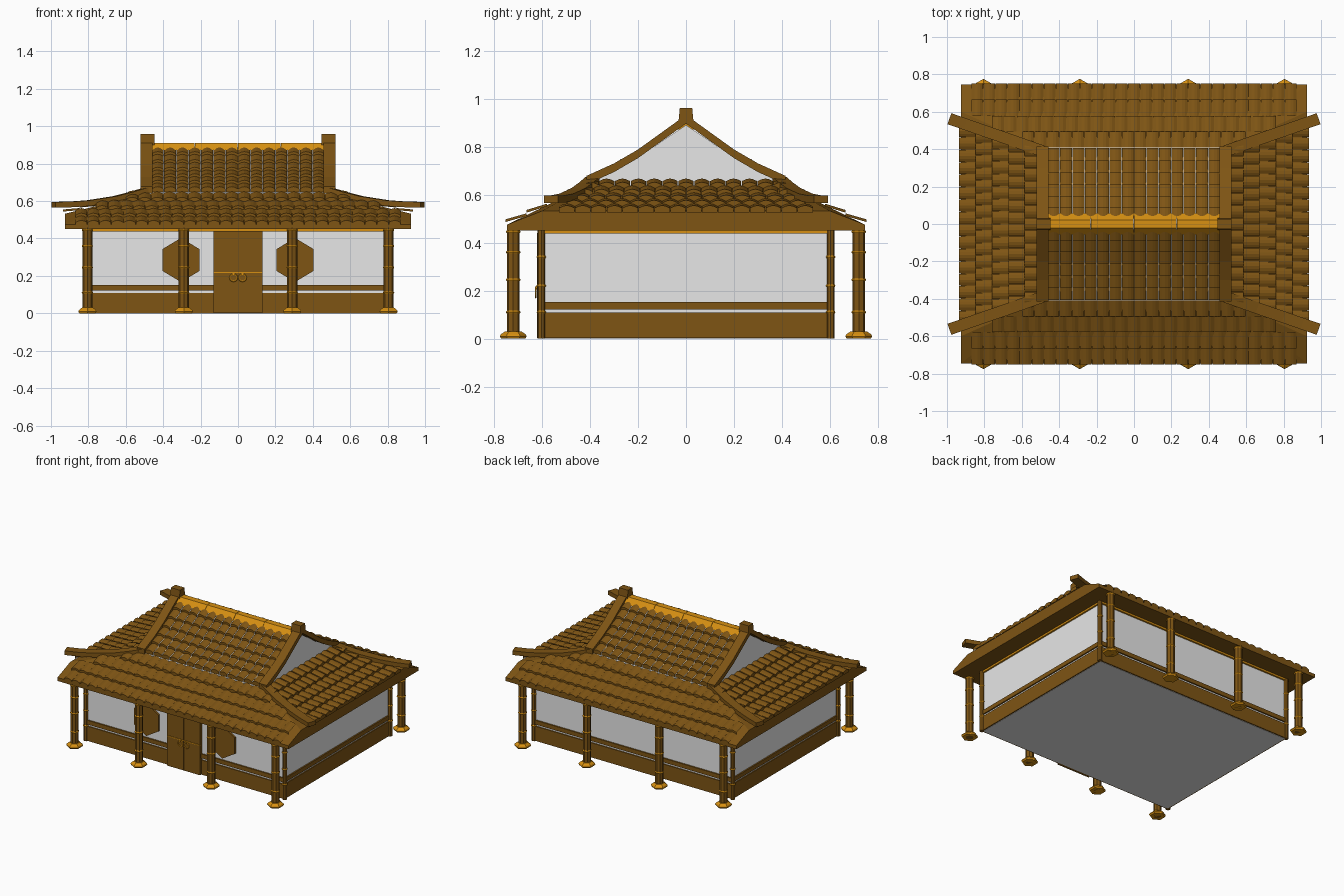
import bpy, bmesh, math
from mathutils import Vector, Matrix

if "Cube" in bpy.data.objects:
    bpy.data.objects.remove(bpy.data.objects["Cube"])

def mat(name, rgb):
    m = bpy.data.materials.new(name)
    m.diffuse_color = (*rgb, 1)
    m.use_nodes = True
    m.node_tree.nodes["Principled BSDF"].inputs["Base Color"].default_value = m.diffuse_color
    return m

BROWN = mat("brown_wood", (0.21, 0.09, 0.007))
ORANGE = mat("orange_trim", (0.68, 0.28, 0.006))
WHITE = mat("white_plaster", (0.8, 0.8, 0.8))

def finish(name, bm, m, recalc=True):
    if recalc:
        bmesh.ops.recalc_face_normals(bm, faces=bm.faces)
    me = bpy.data.meshes.new(name)
    bm.to_mesh(me)
    bm.free()
    me.materials.append(m)
    ob = bpy.data.objects.new(name, me)
    bpy.context.collection.objects.link(ob)
    return ob

def box(name, x0, x1, y0, y1, z0, z1, m):
    bm = bmesh.new()
    bmesh.ops.create_cube(bm, size=1)
    for v in bm.verts:
        v.co = ((x0 + x1) / 2 + v.co.x * (x1 - x0), (y0 + y1) / 2 + v.co.y * (y1 - y0),
                (z0 + z1) / 2 + v.co.z * (z1 - z0))
    return finish(name, bm, m)

def hull(name, pts, m):
    bm = bmesh.new()
    for p in pts:
        bm.verts.new(p)
    bmesh.ops.convex_hull(bm, input=bm.verts)
    return finish(name, bm, m)

def lathe(name, x, y, prof, n, m):
    """Closed faceted turned part from (radius, z) pairs, corner pointing to y."""
    bm = bmesh.new()
    rings = []
    for r, z in prof:
        rings.append([bm.verts.new((x + r * math.sin(2 * math.pi * i / n),
                                    y + r * math.cos(2 * math.pi * i / n), z)) for i in range(n)])
    for a, b in zip(rings, rings[1:]):
        for i in range(n):
            bm.faces.new((a[i], a[(i + 1) % n], b[(i + 1) % n], b[i]))
    bm.faces.new(rings[0])
    bm.faces.new(rings[-1])
    return finish(name, bm, m)

def extrude_x(name, yz, x0, x1, m):
    bm = bmesh.new()
    f = bm.faces.new([bm.verts.new((x0, y, z)) for y, z in yz])
    g = bmesh.ops.extrude_face_region(bm, geom=[f])
    for v in g["geom"]:
        if isinstance(v, bmesh.types.BMVert):
            v.co.x = x1
    return finish(name, bm, m)

def along(profile, t):
    """Point at fraction t of a (distance, height) polyline."""
    pts = [Vector(p) for p in profile]
    lens = [(b - a).length for a, b in zip(pts, pts[1:])]
    d = t * sum(lens)
    for a, b, l in zip(pts, pts[1:], lens):
        if d <= l + 1e-9:
            return a.lerp(b, d / l)
        d -= l
    return pts[-1]

def tiles(name, profile, half_widths, turn, w=0.0655, lift=0.014, bump=0.011, seg=4):
    """Stepped rows of barrel tiles, eave first, facing -y then turned about z."""
    bm = bmesh.new()
    rows = len(half_widths)
    for r, hw in enumerate(half_widths):
        lo, hi = along(profile, r / rows), along(profile, (r + 1) / rows)
        n = round(2 * hw / w)
        tw = 2 * hw / n
        for j in range(n):
            prev = None
            for s in range(seg + 1):
                t = s / seg
                u = -hw + tw * (j + 0.02 + 0.96 * t)
                b = bump * math.sin(math.pi * t)
                col = [bm.verts.new((u, -lo.x, lo.y - 0.004)),
                       bm.verts.new((u, -lo.x, lo.y + lift + b)),
                       bm.verts.new((u, -hi.x, hi.y + b))]
                if prev:
                    for k in (0, 1):
                        bm.faces.new((prev[k], col[k], col[k + 1], prev[k + 1]))
                prev = col
    bm.transform(Matrix.Rotation(turn, 4, 'Z'))
    return finish(name, bm, BROWN, False)

# plaster body, base boards, rails and top beam
box("plaster_walls", -.79, .79, -.6, .6, 0, .46, WHITE)
for nm, z0, z1, e, m in (("base_board", .002, .108, .008, BROWN), ("wall_rail", .122, .152, .01, BROWN),
                         ("top_beam", .437, .45, .012, ORANGE)):
    for s in (-1, 1):
        ya, yb = sorted((s * .59, s * (.6 + e)))
        box(nm + "_long", -.79 - e, .79 + e, ya, yb, z0, z1, m)
        xa, xb = sorted((s * .78, s * (.79 + e)))
        box(nm + "_side", xa, xb, -.6, .6, z0, z1, m)

# bamboo posts with orange joints
def bamboo(name, x, y, r, joints):
    lathe(name, x, y, [(r, 0), (r, .46)], 8, BROWN)
    for z in joints:
        lathe(name + "_joint", x, y, [(r, z - .006), (r + .004, z), (r, z + .006)], 8, ORANGE)

for sx in (-1, 1):
    for sy in (-1, 1):
        for x in (.805, .29):
            bamboo("porch_column", sx * x, sy * .72, .027, (.11, .245, .36, .445))
            lathe("column_foot", sx * x, sy * .72,
                  [(.05, 0), (.056, .009), (.052, .018), (.034, .03)], 6, ORANGE)
        bamboo("corner_post", sx * .797, sy * .603, .016, (.11, .22, .34))

# double door with ring handles
for s in (-1, 1):
    xa, xb = sorted((s * .001, s * .132))
    box("door_leaf", xa, xb, -.622, -.598, .002, .44, BROWN)
    bpy.ops.mesh.primitive_torus_add(major_segments=12, minor_segments=5, major_radius=.019, minor_radius=.004,
                                     location=(s * .024, -.626, .19), rotation=(math.pi / 2, 0, 0))
    ring = bpy.context.object
    ring.name = "door_ring"
    ring.data.materials.append(ORANGE)
    box("ring_mount", s * .024 - .006, s * .024 + .006, -.63, -.62, .205, .218, ORANGE)
box("door_bar", -.13, .13, -.626, -.62, .216, .222, ORANGE)

# hexagonal shutters
for s in (-1, 1):
    hull("hexagon_window", [(s * .305 + .113 * math.sin(i * math.pi / 3), y, .285 + .118 * math.cos(i * math.pi / 3))
                            for i in range(6) for y in (-.598, -.614)], BROWN)

# lower roof body and upper attic
S = (-1, 1)
hull("lower_roof", [(a * x, b * y, z) for a in S for b in S for x, y, z in
     ((.925, .745, .45), (.925, .745, .475), (.925, .6, .532), (.5, .41, .638))], BROWN)
extrude_x("attic_plaster", [(-.41, .63), (-.41, .645), (-.2, .755), (0, .89), (.2, .755), (.41, .645), (.41, .63)],
          -.475, .475, WHITE)

# tile fields
lower = [(.752, .472), (.6, .54), (.41, .64)]
upper = [(.405, .652), (.2, .762), (.03, .882)]
side = [(.935, .53), (.7, .588), (.5, .656)]
for i, nm in enumerate(("front", "back")):
    tiles("lower_tiles_" + nm, lower, [.87, .87, .76, .6], i * math.pi)
    tiles("upper_tiles_" + nm, upper, [.462] * 6, i * math.pi)
for i, nm in ((1, "right"), (-1, "left")):
    tiles("side_tiles_" + nm, side, [.53, .5, .47, .45, .43], i * math.pi / 2)

# ridge cap, gable boards and finials
for i in range(4):
    xa = -.46 + i * .23
    extrude_x("ridge_cap", [(-.055, .872), (-.022, .91), (.022, .91), (.055, .872)], xa, xa + .228, ORANGE)
for s in S:
    for t in S:
        outer = [(0, .932), (.2, .788), (.3, .73), (.415, .678)]
        inner = [(y, z - .036) for y, z in reversed(outer)]
        extrude_x("gable_board", [(t * y, z) for y, z in outer + inner], s * .457, s * .52, BROWN)
    extrude_x("ridge_finial", [(-.032, .895), (-.026, .96), (.026, .96), (.032, .895)], s * .447, s * .52, BROWN)

# upswept hip ridges
path = [Vector(p) for p in ((.49, .39, .658), (.57, .418, .634), (.66, .45, .611), (.8, .498, .589),
                            (.9, .533, .582), (.987, .563, .581))]
across = Vector((-.33, .944, 0)) * .031
up = Vector((0, 0, .015))
for sx in S:
    for sy in S:
        bm = bmesh.new()
        rings = []
        for p in path:
            rings.append([bm.verts.new((q.x * sx, q.y * sy, q.z)) for q in
                          (p - across - up, p + across - up, p + across + up, p - across + up)])
        for a, b in zip(rings, rings[1:]):
            for i in range(4):
                bm.faces.new((a[i], a[(i + 1) % 4], b[(i + 1) % 4], b[i]))
        bm.faces.new(rings[0])
        bm.faces.new(rings[-1])
        finish("hip_ridge", bm, BROWN)
